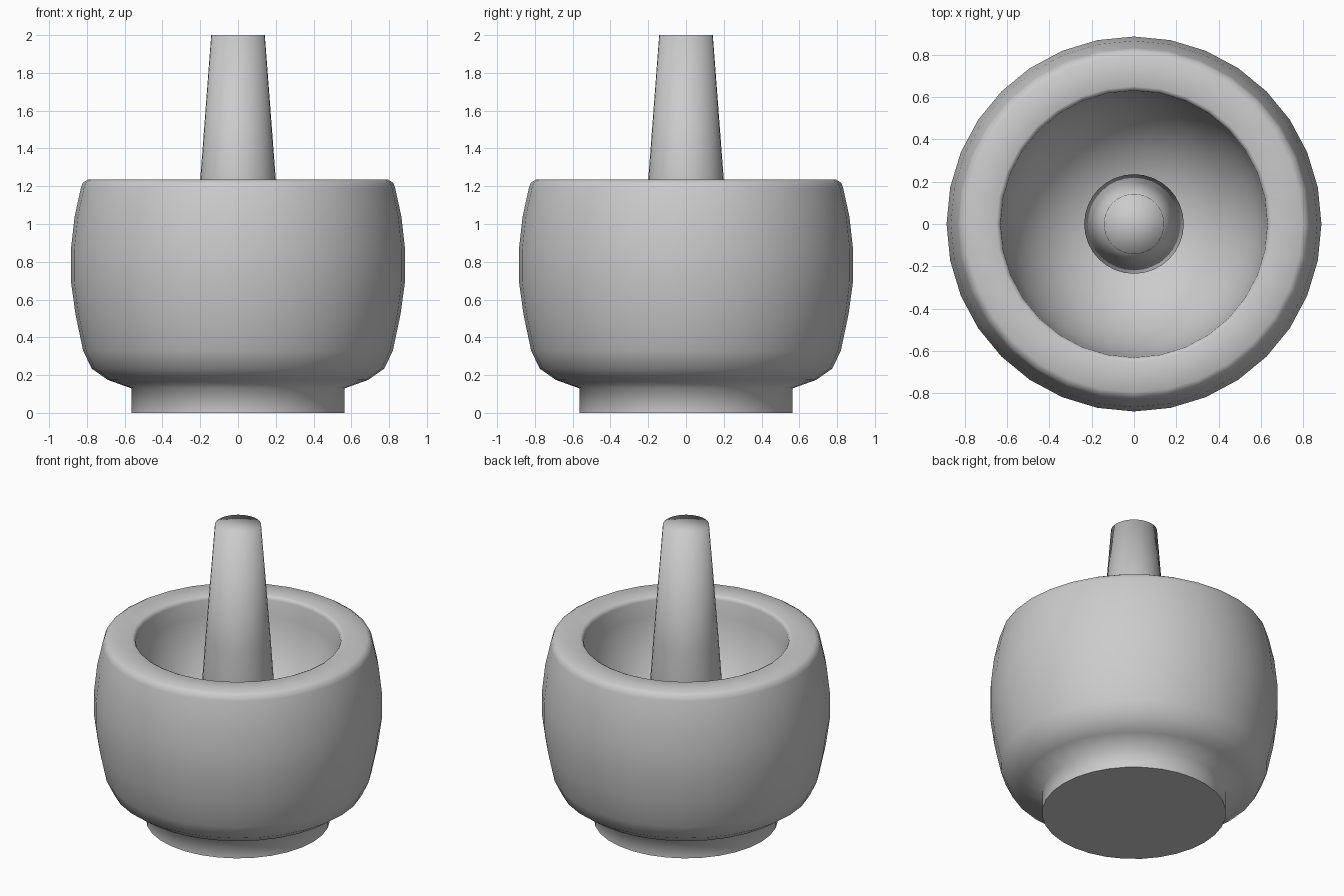
import bpy, bmesh, math

if "Cube" in bpy.data.objects:
    bpy.data.objects.remove(bpy.data.objects["Cube"])

SIDES = 32


def lathe(name, profile, smooth_angle):
    """Spin an (r, z) profile that starts and ends on the z axis."""
    bm = bmesh.new()
    rings = []
    for r, z in profile:
        if r == 0:
            rings.append([bm.verts.new((0, 0, z))])
        else:
            rings.append([bm.verts.new((r * math.cos(a), r * math.sin(a), z))
                          for a in (2 * math.pi * i / SIDES for i in range(SIDES))])
    for a, b in zip(rings, rings[1:]):
        for i in range(SIDES):
            j = (i + 1) % SIDES
            if len(a) == 1:
                bm.faces.new((a[0], b[j], b[i]))
            elif len(b) == 1:
                bm.faces.new((a[i], a[j], b[0]))
            else:
                bm.faces.new((a[i], a[j], b[j], b[i]))
    bmesh.ops.recalc_face_normals(bm, faces=bm.faces)
    mesh = bpy.data.meshes.new(name)
    bm.to_mesh(mesh)
    bm.free()
    obj = bpy.data.objects.new(name, mesh)
    bpy.context.collection.objects.link(obj)
    bpy.ops.object.select_all(action='DESELECT')
    obj.select_set(True)
    bpy.context.view_layer.objects.active = obj
    bpy.ops.object.shade_smooth_by_angle(angle=math.radians(smooth_angle))
    return obj


# Mortar: foot, bulging wall and rounded rim
outer = [(0, 0), (0.565, 0), (0.565, 0.13), (0.69, 0.175), (0.775, 0.235),
         (0.82, 0.33), (0.86, 0.52), (0.885, 0.70), (0.885, 0.86),
         (0.865, 1.04), (0.832, 1.19), (0.822, 1.218), (0.795, 1.235),
         (0.65, 1.235), (0.636, 1.228)]
# Hollow: deep rounded bowl inside the rim
inner = []
for k in range(11):
    t = math.radians(9 * k)
    inner.append((0 if k == 10 else 0.63 * math.cos(t) ** 0.9,
                  1.21 - 0.70 * math.sin(t)))
lathe("mortar", outer + inner, 80)

# Pestle: tapered handle with a rounded grinding end
tip = [(0, 0.50), (0.09, 0.515), (0.165, 0.56), (0.215, 0.63), (0.235, 0.73)]
lathe("pestle", tip + [(0.20, 1.235), (0.142, 2.0), (0, 2.0)], 100)
